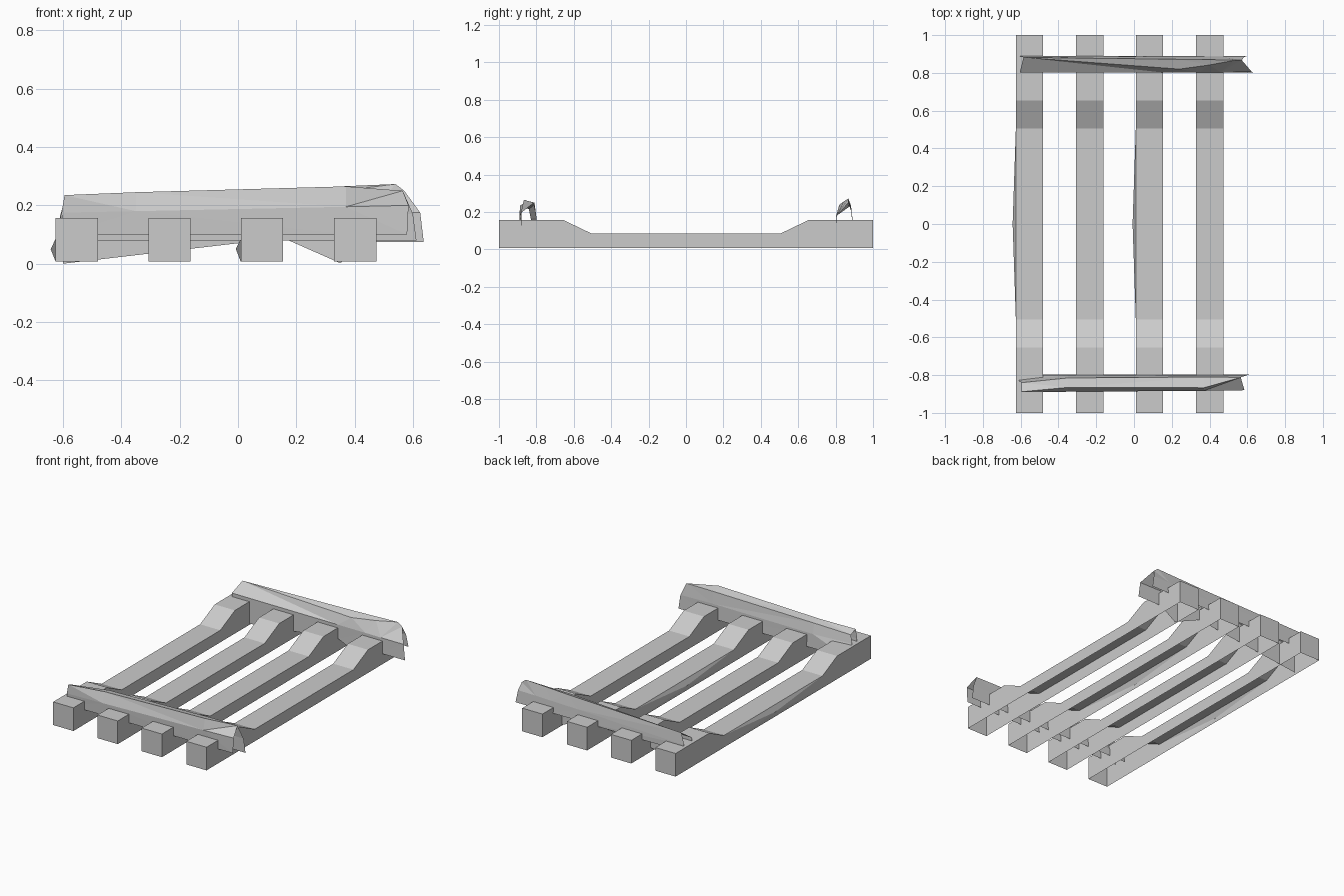
import bpy, bmesh

# Side profile of a beam as (y, top height)
PROFILE = [(-1, .157), (-.655, .157), (-.505, .085), (.505, .085), (.655, .157), (1, .157)]
BASE = .007
WIDTH = .145


def finish(bm, name):
    bmesh.ops.remove_doubles(bm, verts=bm.verts, dist=.0005)
    bmesh.ops.recalc_face_normals(bm, faces=bm.faces)
    mesh = bpy.data.meshes.new(name)
    bm.to_mesh(mesh)
    bm.free()
    obj = bpy.data.objects.new(name, mesh)
    bpy.context.collection.objects.link(obj)
    return obj


def loft(bm, sections):
    """Join matching points of successive open sections with quads."""
    rows = [[bm.verts.new(p) for p in s] for s in sections]
    faces = []
    for a, b in zip(rows, rows[1:]):
        for i in range(len(a) - 1):
            faces.append(bm.faces.new((a[i], a[i + 1], b[i + 1], b[i])))
    return rows, faces


def beam(name, x, warped):
    """Open-bottomed beam with a lowered middle; some bow out on the left."""
    bm = bmesh.new()
    l, r = x - WIDTH / 2, x + WIDTH / 2
    rows, faces = loft(bm, [[(l, y, BASE), (l, y, z), (r, y, z), (r, y, BASE)]
                            for y, z in PROFILE])
    bm.faces.new(rows[0])
    bm.faces.new(rows[-1])
    if warped:
        poked = bmesh.ops.poke(bm, faces=[faces[6]])
        poked["verts"][0].co = (l - .017, 0, .05)
    finish(bm, name)


def plank(name, sections):
    """Rough open-bottomed cross plank draped over the beams."""
    bm = bmesh.new()
    _, faces = loft(bm, sections)
    bmesh.ops.remove_doubles(bm, verts=bm.verts, dist=.0005)
    bmesh.ops.triangulate(bm, faces=bm.faces)
    finish(bm, name)


# Four lengthwise beams
for i, x in enumerate((-.553, -.235, .082, .402)):
    beam(f"beam_{i + 1}", x, i in (0, 2))

# Section order: front bottom, front edge, front ridge, back ridge, back edge, back bottom
plank("front_plank", [
    [(-.60, -.885, .10), (-.605, -.89, .175), (-.595, -.888, .235),
     (-.595, -.84, .215), (-.61, -.83, .165), (-.60, -.797, .08)],
    [(-.35, -.884, .10), (-.35, -.888, .18), (-.35, -.865, .245),
     (-.35, -.815, .235), (-.35, -.80, .17), (-.35, -.797, .08)],
    [(.37, -.88, .10), (.37, -.883, .195), (.37, -.867, .265),
     (.37, -.81, .25), (.37, -.80, .175), (.37, -.797, .08)],
    [(.58, -.88, .10), (.585, -.88, .20), (.565, -.812, .25),
     (.565, -.812, .25), (.60, -.80, .17), (.612, -.797, .08)],
])

plank("back_plank", [
    [(-.60, .802, 0.0), (-.605, .802, .18), (-.585, .882, .235),
     (-.585, .882, .235), (-.61, .89, .165), (-.61, .89, .12)],
    [(.155, .802, .088), (.155, .802, .178), (.24, .82, .24),
     (.24, .872, .26), (.155, .885, .19), (.155, .89, .12)],
    [(.35, .802, .002), (.35, .803, .177), (.40, .842, .255),
     (.40, .87, .267), (.35, .885, .195), (.35, .89, .12)],
    [(.46, .802, .075), (.46, .803, .176), (.54, .868, .273),
     (.54, .868, .273), (.46, .885, .198), (.46, .89, .12)],
    [(.637, .802, .075), (.625, .804, .175), (.57, .868, .25),
     (.57, .868, .25), (.585, .885, .20), (.60, .89, .12)],
])
